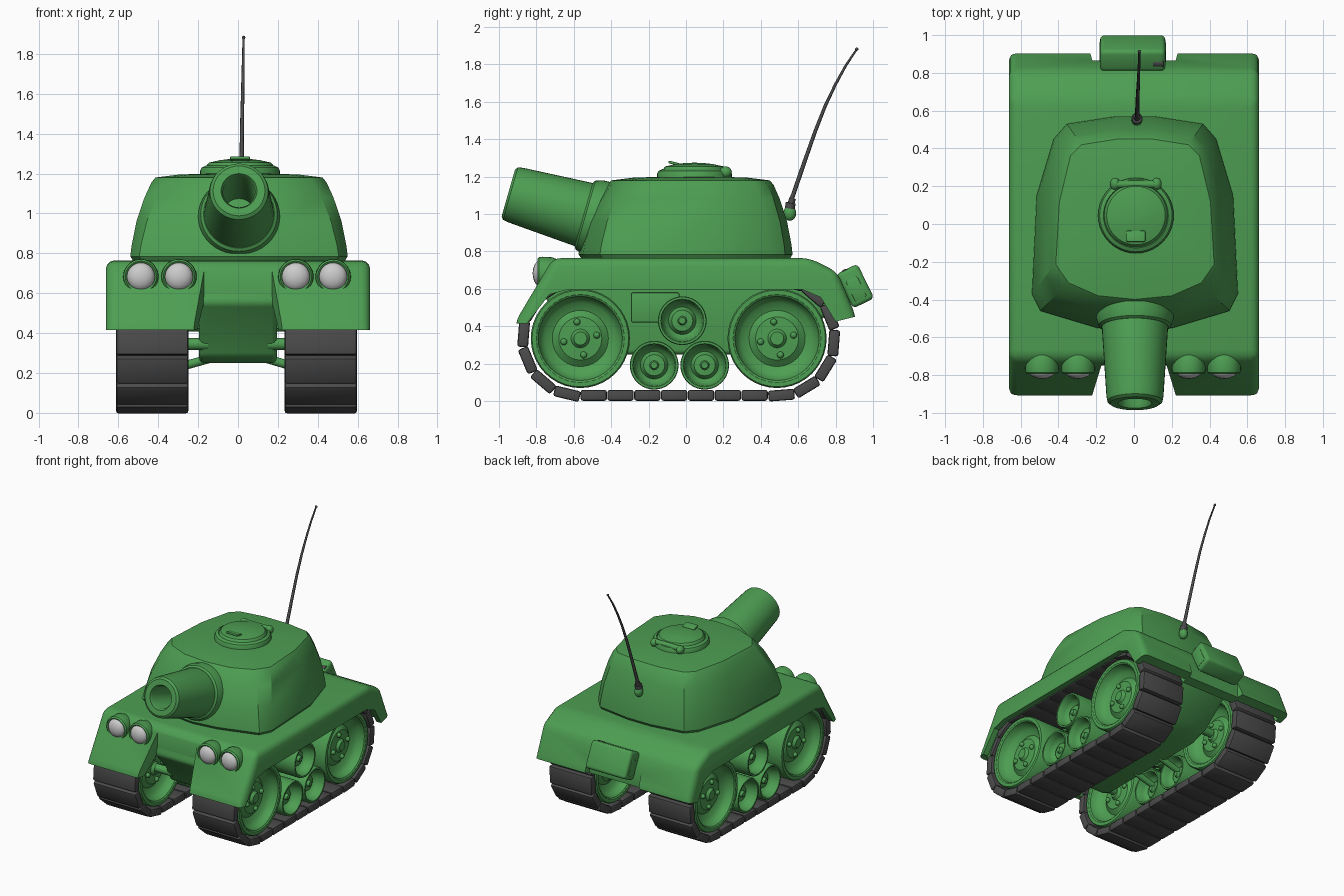
import bpy, bmesh
from math import pi, sin, cos, radians
from mathutils import Matrix, Vector

if "Cube" in bpy.data.objects:
    bpy.data.objects.remove(bpy.data.objects["Cube"])

def material(name, c):
    m = bpy.data.materials.new(name)
    m.diffuse_color = (*c, 1)
    m.use_nodes = True
    m.node_tree.nodes["Principled BSDF"].inputs["Base Color"].default_value = m.diffuse_color
    return m

GREEN = material("green_paint", (0.075, 0.34, 0.085))
DARK = material("dark_rubber", (0.07, 0.07, 0.07))
LENS = material("lens_grey", (0.55, 0.55, 0.55))

def finish(name, bm, mat, bevel=0, seg=3, angle=35):
    bmesh.ops.remove_doubles(bm, verts=bm.verts, dist=1e-5)
    bmesh.ops.recalc_face_normals(bm, faces=bm.faces)
    me = bpy.data.meshes.new(name)
    bm.to_mesh(me)
    bm.free()
    ob = bpy.data.objects.new(name, me)
    bpy.context.collection.objects.link(ob)
    if mat:
        me.materials.append(mat)
    bpy.ops.object.select_all(action='DESELECT')
    ob.select_set(True)
    bpy.context.view_layer.objects.active = ob
    if bevel:
        b = ob.modifiers.new("bevel", 'BEVEL')
        b.width, b.segments, b.limit_method, b.angle_limit = bevel, seg, 'ANGLE', radians(22)
        bpy.ops.object.modifier_apply(modifier=b.name)
    bpy.ops.object.shade_smooth_by_angle(angle=radians(angle))
    return ob

def loft(name, rings, mat, **kw):
    bm = bmesh.new()
    vs = [[bm.verts.new(p) for p in r] for r in rings]
    n = len(vs[0])
    for a, b in zip(vs, vs[1:]):
        for i in range(n):
            bm.faces.new((a[i], a[(i + 1) % n], b[(i + 1) % n], b[i]))
    bm.faces.new(vs[0])
    bm.faces.new(vs[-1])
    return finish(name, bm, mat, **kw)

def prism(name, profile, x0, x1, mat, **kw):
    return loft(name, [[(x, y, z) for y, z in profile] for x in (x0, x1)], mat, **kw)

def lathe(name, profile, loc, axis, mat, seg=32):
    # profile of (radius, height along axis)
    bm = bmesh.new()
    rings = [[bm.verts.new((r * cos(2 * pi * i / seg), r * sin(2 * pi * i / seg), h))
              for i in range(seg)] for r, h in profile]
    for a, b in zip(rings, rings[1:]):
        for i in range(seg):
            bm.faces.new((a[i], a[(i + 1) % seg], b[(i + 1) % seg], b[i]))
    rot = Vector(axis).to_track_quat('Z', 'Y').to_matrix().to_4x4()
    bm.transform(Matrix.Translation(loc) @ rot)
    return finish(name, bm, mat)

def box(name, size, loc, mat, rx=0, bevel=0.01, seg=2):
    bm = bmesh.new()
    bmesh.ops.create_cube(bm, size=1)
    bm.transform(Matrix.Translation(loc) @ Matrix.Rotation(rx, 4, 'X') @ Matrix.Diagonal((*size, 1)))
    return finish(name, bm, mat, bevel, seg)

def ball(name, r, loc, mat, scale=(1, 1, 1)):
    bm = bmesh.new()
    bmesh.ops.create_uvsphere(bm, u_segments=16, v_segments=10, radius=r)
    bm.transform(Matrix.Translation(loc) @ Matrix.Diagonal((*scale, 1)))
    return finish(name, bm, mat, angle=60)

def rod(name, r, p, q, mat):
    d = Vector(q) - Vector(p)
    L = d.length
    return lathe(name, [(0, 0), (r, 0), (r, L), (0, L)], p, d, mat, 16)

def cut(ob, cutter):
    m = ob.modifiers.new("cut", 'BOOLEAN')
    m.operation, m.object, m.solver = 'DIFFERENCE', cutter, 'EXACT'
    bpy.context.view_layer.objects.active = ob
    bpy.ops.object.modifier_apply(modifier=m.name)
    bpy.data.objects.remove(cutter)

# Upper hull with fenders: bevelled block, hollowed over the tracks
hull = prism("upper_hull", [(-.915, .42), (-.71, .765), (.66, .765), (.81, .69), (.91, .45),
                            (.90, .25), (-.90, .25)], -.663, .663, GREEN, bevel=.045)
cut(hull, prism("c", [(-1.1, .2), (-1.1, .415), (-.85, .415), (-.73, .57), (-.63, .597), (.62, .597),
                      (.72, .555), (.80, .425), (1.1, .50), (1.1, .2)], -1, 1, None))
for s in (-1, 1):
    cut(hull, prism("c", [(-.87, .1), (-.87, .42), (-.77, .58), (-.69, .70), (.63, .70), (.75, .64),
                          (.84, .42), (.84, .1)], s * .225, s * .62, None))
cut(hull, loft("c", [[(-.25, -1, z), (.25, -1, z), (.17, -.74, z), (-.17, -.74, z)] for z in (.1, 1)], None))
cut(hull, loft("c", [[(-.22, .865, z), (.22, .865, z), (.26, 1, z), (-.26, 1, z)] for z in (.1, 1)], None))
bpy.ops.object.select_all(action='DESELECT')
hull.select_set(True)
bpy.ops.object.shade_smooth_by_angle(angle=radians(35))

# Lower hull between the tracks
prism("lower_hull", [(-.70, .74), (-.755, .55), (-.62, .40), (-.56, .28), (-.48, .25), (.42, .25),
                     (.56, .30), (.80, .50), (.80, .70)], -.195, .195, GREEN, bevel=.025)
for s in (-1, 1):
    box("side_box", (.06, .26, .16), (s * .205, -.165, .50), GREEN)

# Running gear
Y0, Y1, ZC, R = -.565, .487, .335, .304

def track_point(d):
    L, A = Y1 - Y0, pi * R
    if d < L:
        return Y0 + d, ZC - R, 0
    d -= L
    if d < A:
        a = d / R
        return Y1 + R * sin(a), ZC - R * cos(a), a
    d -= A
    if d < L:
        return Y1 - d, ZC + R, pi
    a = (d - L) / R
    return Y0 - R * sin(a), ZC + R * cos(a), pi + a

def wheel(name, r, x, y, z, bolts):
    w, k = .172, r / .265
    half = [(0, .135), (.035, .135), (.05, .115), (.115, .112), (.13, .10), (.15, .085), (.19, .10),
            (.215, .125), (.225, .165), (.235, w), (.258, w), (.265, w - .01)]
    prof = [(a * k, b) for a, b in half]
    prof += [(a, -b) for a, b in reversed(prof)]
    lathe(name, prof, (x, y, z), (1, 0, 0), GREEN, 40)
    for i in range(bolts):
        a = i * pi / 2 + .2
        for s in (-1, 1):
            ball("wheel_bolt", .018, (x + s * .118, y + .09 * cos(a), z + .09 * sin(a)), GREEN)

N = 28
total = 2 * (Y1 - Y0) + 2 * pi * R
for s, xc in ((-1, -.43), (1, .415)):
    for i in range(N):
        y, z, a = track_point((i + .5) * total / N)
        box("track_pad", (.362, total / N * .98, .058), (xc, y, z), DARK, a, .012, 2)
    for y in (Y0, Y1):
        wheel("road_wheel", .265, xc, y, ZC, 4)
        rod("axle", .03, (s * .15, y, .345), (xc, y, .345), GREEN)
    for y, z in ((-.17, .192), (.10, .192), (-.02, .43)):
        wheel("small_wheel", .13, xc, y, z, 0)
        rod("small_axle", .022, (s * .15, y, max(z, .27)), (xc, y, z), GREEN)

# Turret: base and roof outlines blended through several levels
base = [(0, -.575), (.2, -.55), (.50, -.46), (.545, -.37), (.52, .15), (.43, .45), (.36, .53), (.1, .57)]
roof = [(0, -.41), (.2, -.39), (.36, -.32), (.43, -.22), (.41, .12), (.35, .37), (.29, .43), (.1, .46)]
rings = []
for z, t, k in ((.75, 0, .96), (.785, 0, 1), (.84, .06, 1), (.96, .27, 1), (1.08, .62, 1),
                (1.155, .92, 1), (1.18, 1, .975), (1.195, 1, .7), (1.20, 1, .3)):
    h = [((a + (c - a) * t) * k, (b + (d - b) * t - .02) * k + .02) for (a, b), (c, d) in zip(base, roof)]
    ring = h + [(-x, y) for x, y in reversed(h[1:])]
    rings.append([(x + .005, y, z) for x, y in ring])
loft("turret", rings, GREEN, angle=32)

# Gun barrel with bore, and its collar
aim = Vector((0, -cos(radians(16)), sin(radians(16))))
tip = Vector((.005, -.95, 1.113))
lathe("gun_barrel", [(0, -.42), (.08, -.42), (.08, -.02), (.09, 0), (.13, 0), (.146, -.012), (.151, -.04),
                     (.178, -.46), (.178, -.60), (0, -.60)], tip, aim, GREEN, 40)
lathe("gun_collar", [(0, -.42), (.178, -.42), (.192, -.43), (.205, -.47), (.21, -.62), (0, -.62)],
      tip, aim, GREEN, 40)

# Roof hatch, hinge and grip
lathe("hatch", [(0, -.03), (.2, -.03), (.2, .02), (.192, .035), (.172, .045), (.168, .04), (.164, .05),
                (.155, .06), (.10, .072), (.05, .078), (0, .08)], (.01, .045, 1.195), (0, 0, 1), GREEN, 40)
rod("hatch_hinge", .02, (-.11, .21, 1.232), (.13, .21, 1.232), GREEN)
for x in (-.10, .12):
    ball("hinge_knob", .03, (x, .212, 1.225), GREEN, (.9, 1.1, 1))
box("hatch_grip", (.10, .06, .014), (.01, -.065, 1.272), GREEN, radians(-14), .005)

# Twin headlights on each fender
for x in (-.487, -.296, .29, .477):
    lathe("headlight", [(0, .0), (.07, .0), (.07, .015), (.078, .02), (.087, .01), (.089, -.01), (.086, -.06),
                        (.07, -.10), (.04, -.125), (0, -.13)], (x, -.775, .683), (0, -1, 0), GREEN, 28)
    ball("headlight_lens", .07, (x, -.778, .683), LENS, (1, .6, 1))

# Rear stowage box with grey cap
tilt = radians(26)
box("rear_box", (.345, .125, .205), (-.007, .905, .615), GREEN, tilt, .022, 3)
box("rear_box_panel", (.352, .07, .12), (-.007, .91, .60), GREEN, tilt, .006)
box("rear_box_mount", (.26, .12, .10), (-.007, .84, .60), GREEN, tilt, .01)
rod("rear_cap", .027, (.10, .856, .68), (.155, .856, .68), DARK)

# Whip antenna
ball("antenna_mount", .034, (.015, .555, 1.005), GREEN, (.9, 1, 1.2))
rod("antenna_socket", .027, (.015, .555, 1.03), (.016, .56, 1.06), DARK)
rod("antenna_collar", .018, (.016, .56, 1.05), (.016, .57, 1.085), DARK)
cu = bpy.data.curves.new("antenna", 'CURVE')
cu.dimensions, cu.bevel_depth, cu.bevel_resolution = '3D', .012, 2
cu.use_fill_caps = True
sp = cu.splines.new('POLY')
pts = [(.016, .562, 1.07), (.018, .625, 1.255), (.02, .69, 1.44), (.023, .745, 1.58), (.025, .80, 1.695),
       (.027, .855, 1.795), (.028, .912, 1.88)]
sp.points.add(len(pts) - 1)
for i, (p, q) in enumerate(zip(sp.points, pts)):
    p.co = (*q, 1)
    p.radius = 1 - .09 * i
cu.materials.append(DARK)
bpy.context.collection.objects.link(bpy.data.objects.new("antenna", cu))
ball("antenna_tip", .009, (.028, .913, 1.882), DARK)
